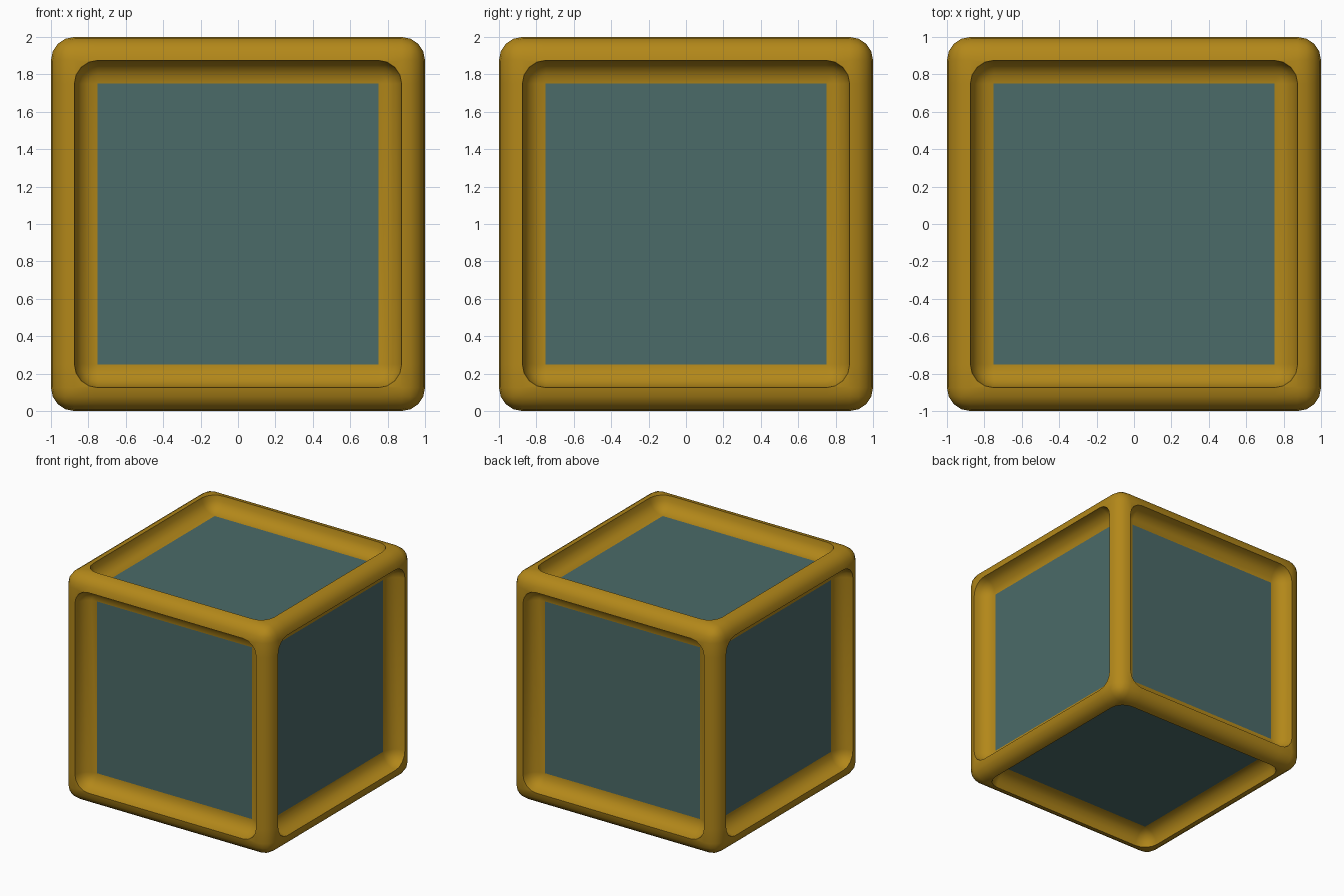
import bpy, bmesh
from math import sin, cos, pi, radians
from mathutils import Matrix, Vector

if "Cube" in bpy.data.objects:
    bpy.data.objects.remove(bpy.data.objects["Cube"])

R, SEG = 0.125, 4            # rounding radius and segments
FLAT, PANEL = 0.875, 0.75    # half sizes of opening and panel


def material(name, color):
    m = bpy.data.materials.new(name)
    m.diffuse_color = (*color, 1)
    m.use_nodes = True
    m.node_tree.nodes["Principled BSDF"].inputs["Base Color"].default_value = m.diffuse_color
    return m


def finish(bm, name, mat):
    bmesh.ops.translate(bm, verts=bm.verts, vec=(0, 0, 1))
    me = bpy.data.meshes.new(name)
    bm.to_mesh(me)
    bm.free()
    me.materials.append(mat)
    ob = bpy.data.objects.new(name, me)
    bpy.context.collection.objects.link(ob)
    bpy.ops.object.select_all(action='DESELECT')
    ob.select_set(True)
    bpy.context.view_layer.objects.active = ob
    bpy.ops.object.shade_smooth_by_angle(angle=radians(35))
    return ob


# rotations carrying the top side onto all six sides
SIDES = [Matrix.Rotation(a, 3, 'X') for a in (0, pi / 2, pi, -pi / 2)]
SIDES += [Matrix.Rotation(a, 3, 'Y') for a in (pi / 2, -pi / 2)]


def ring(t):
    """Rounded square at angle t down the concave hollow."""
    r, z = R * cos(t), 1 - R * sin(t)
    pts = []
    for q in range(4):
        c = Matrix.Rotation(q * pi / 2, 3, 'Z') @ Vector((PANEL, PANEL, 0))
        for i in range(SEG + 1):
            a = q * pi / 2 + i * pi / 2 / SEG
            pts.append(Vector((c.x + r * cos(a), c.y + r * sin(a), z)))
    return pts


# rounded outer edges: bevelled cube with its flat sides removed
bm = bmesh.new()
bmesh.ops.create_cube(bm, size=2)
bmesh.ops.bevel(bm, geom=bm.edges[:], offset=R, segments=SEG, profile=0.5, affect='EDGES')
for axis in range(3):
    for s in (-PANEL, PANEL):
        co = Vector((0, 0, 0))
        no = Vector((0, 0, 0))
        co[axis], no[axis] = s, 1
        bmesh.ops.bisect_plane(bm, geom=bm.verts[:] + bm.edges[:] + bm.faces[:],
                               plane_co=co, plane_no=no)
bm.normal_update()
flat = [f for f in bm.faces if max(abs(c) for c in f.normal) > 0.9999]
bmesh.ops.delete(bm, geom=flat, context='FACES')

# concave hollow and flat opening corners on each side
for rot in SIDES:
    loops = [[bm.verts.new(rot @ p) for p in ring(k * pi / 2 / SEG)] for k in range(SEG + 1)]
    n = len(loops[0])
    for a, b in zip(loops, loops[1:]):
        for i in range(n):
            j = (i + 1) % n
            bm.faces.new((a[i], a[j], b[j], b[i]))
    for q in range(4):
        c = Matrix.Rotation(q * pi / 2, 3, 'Z') @ Vector((FLAT, FLAT, 1))
        arc = loops[0][q * (SEG + 1):(q + 1) * (SEG + 1)]
        bm.faces.new([bm.verts.new(rot @ c)] + arc[::-1])
bmesh.ops.remove_doubles(bm, verts=bm.verts[:], dist=1e-4)
finish(bm, "frame", material("amber", (0.45, 0.245, 0.01)))

# recessed flat panels
bm = bmesh.new()
for rot in SIDES:
    bm.faces.new([bm.verts.new(rot @ Vector((x * PANEL, y * PANEL, 1 - R)))
                  for x, y in ((-1, -1), (1, -1), (1, 1), (-1, 1))])
finish(bm, "panels", material("teal", (0.07, 0.145, 0.14)))
